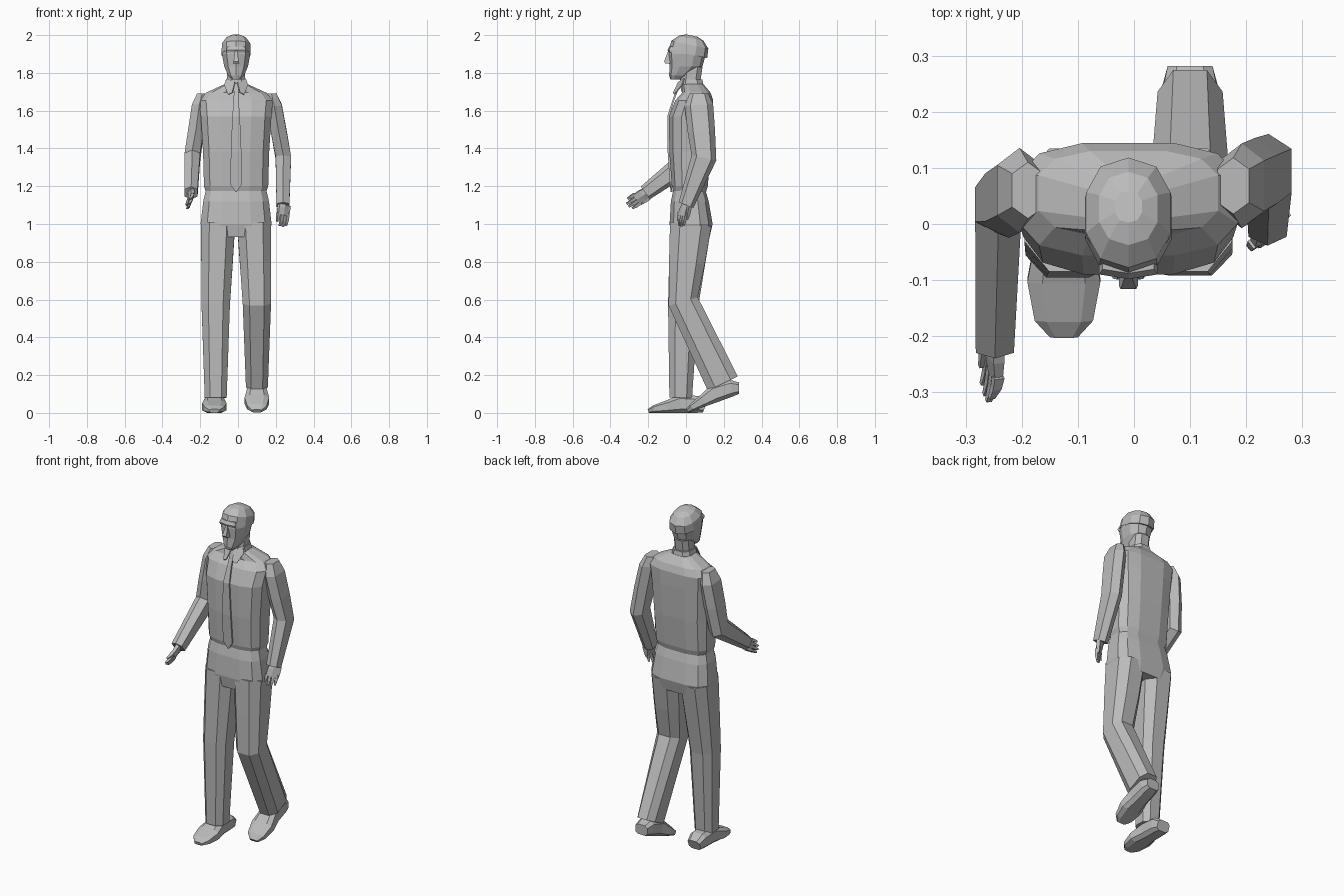
import bpy
import bmesh
from math import atan2, cos, sin, pi, radians, copysign
from mathutils import Vector, Matrix

cube = bpy.data.objects.get("Cube")
if cube:
    bpy.data.objects.remove(cube, do_unlink=True)

grey = bpy.data.materials.new("plain_grey")
grey.use_nodes = True
grey.diffuse_color = (.5, .5, .5, 1)
grey.node_tree.nodes["Principled BSDF"].inputs["Base Color"].default_value = grey.diffuse_color

MIDDLE = -.01  # x of the body's centre line


def finish(name, bm):
    bmesh.ops.recalc_face_normals(bm, faces=bm.faces)
    mesh = bpy.data.meshes.new(name)
    bm.to_mesh(mesh)
    bm.free()
    mesh.materials.append(grey)
    obj = bpy.data.objects.new(name, mesh)
    bpy.context.collection.objects.link(obj)
    return obj


def loft(name, rings, sides, power, matrix):
    """Skin rounded-box rings, each a centre, half width, half depth and tilt."""
    bm = bmesh.new()
    grow = cos(pi / sides) ** -power
    loops = []
    for centre, half_width, half_depth, tilt in rings:
        turn = Matrix.Rotation(tilt, 3, "X")
        loop = []
        for i in range(sides):
            angle = 2 * pi * (i + .5) / sides
            across, along = [copysign(abs(v) ** power, v) * grow
                             for v in (cos(angle), sin(angle))]
            offset = Vector((half_width * across, half_depth * along, 0))
            loop.append(bm.verts.new(centre + turn @ offset))
        loops.append(loop)
    for low, high in zip(loops, loops[1:]):
        for i in range(sides):
            j = (i + 1) % sides
            bm.faces.new((low[i], low[j], high[j], high[i]))
    bm.faces.new(loops[0])
    bm.faces.new(loops[-1])
    bm.transform(matrix)
    return finish(name, bm)


def column(name, rows, sides=8, power=.75, x=MIDDLE, matrix=Matrix()):
    """Level rings stacked upward: height, y, half width, half depth."""
    rings = [(Vector((x, y, z)), width, depth, 0) for z, y, width, depth in rows]
    return loft(name, rings, sides, power, matrix)


def limb(name, joints, sides=8, power=.75, matrix=Matrix()):
    """Rings square to a path: joint, half width, half depth."""
    rings = []
    for i, (joint, width, depth) in enumerate(joints):
        before = joints[max(i - 1, 0)][0]
        after = joints[min(i + 1, len(joints) - 1)][0]
        run = after - before
        rings.append((joint, width, depth, -atan2(run.y, run.z)))
    return loft(name, rings, sides, power, matrix)


def trouser_leg(side, hip, knee, ankle, cuff_depth):
    hip, knee, ankle = map(Vector, (hip, knee, ankle))
    limb(side + "_trouser_leg", [
        (hip, .09, .11), (hip.lerp(knee, .5), .083, .095),
        (knee, .075, .08), (ankle, .058, cuff_depth)])


def shoe(side, toe, pitch):
    """Heel-to-toe loft with a flat sole, pitched about the toe."""
    profile = ((.3, .04, .03), (.26, .05, .045), (.17, .052, .048),
               (.1, .065, .033), (.03, .052, .02), (0, .025, .01))
    placing = Matrix.Translation(toe) @ Matrix.Rotation(radians(pitch), 4, "X")
    limb(side + "_shoe", [(Vector((0, back, height)), width, height)
                          for back, width, height in profile], 8, .6, placing)


def hand(side, wrist, along, across):
    """Palm, four fingers and a thumb, laid out from a wrist point."""
    forward = Vector(along).normalized()
    sideways = Vector(across)
    sideways = (sideways - forward * sideways.dot(forward)).normalized()
    frame = Matrix((sideways, forward.cross(sideways), forward)).transposed().to_4x4()
    frame.translation = wrist
    column(side + "_palm", [(-.03, 0, .02, .016), (.02, 0, .03, .015),
                            (.06, 0, .032, .01)], 6, x=0, matrix=frame)
    for i, length in enumerate((.05, .06, .06, .04)):
        column(f"{side}_finger_{i + 1}",
               [(.05, 0, .008, .009), (.05 + length * .6, .004, .008, .008),
                (.055 + length, .012, .005, .005)],
               4, x=(i - 1.5) * .019, matrix=frame)
    column(side + "_thumb", [(0, 0, .01, .01), (.04, .008, .009, .009),
                             (.07, .014, .005, .005)], 4, x=-.034, matrix=frame)


def arm(side, shoulder, elbow, wrist, across):
    shoulder, elbow, wrist = map(Vector, (shoulder, elbow, wrist))
    inward = Vector((-copysign(.015, shoulder.x), 0, .06))
    limb(side + "_sleeve", [
        (shoulder + inward, .028, .045), (shoulder, .04, .068),
        (shoulder.lerp(elbow, .5), .042, .065), (elbow, .041, .06),
        (wrist, .034, .037)], 6)
    hand(side, wrist, wrist - elbow, across)


# Torso: shirt bloused over the trouser waist
column("shirt", [
    (1.165, .02, .158, .085), (1.2, .02, .17, .095), (1.38, .022, .175, .11),
    (1.57, .026, .187, .116), (1.655, .044, .195, .1),
    (1.695, .055, .16, .075), (1.74, .035, .062, .058)], 12, .65)
column("trouser_hips", [
    (.93, .025, .17, .1), (1, .027, .188, .114),
    (1.12, .02, .174, .1), (1.18, .018, .16, .085)], 12, .65)

# Legs: right one standing, left one trailing with a bent knee
trouser_leg("right", (-.105, .025, 1), (-.118, -.015, .57), (-.118, -.028, .08), .06)
trouser_leg("left", (.085, .025, 1), (.1, -.015, .59), (.1, .195, .155), .088)
shoe("right", (-.125, -.2, 0), 0)
shoe("left", (.1, .01, 0), 20)

# Arms: left one hangs, right forearm swings forward
arm("left", (.192, .068, 1.63), (.24, .095, 1.35), (.238, 0, 1.1), (-.8, -.6, 0))
arm("right", (-.204, .06, 1.63), (-.242, .035, 1.35), (-.248, -.215, 1.165), (.25, -.6, .7))

# Neck and head
column("neck", [(1.7, .03, .055, .055), (1.76, .025, .048, .052), (1.83, .035, .048, .052)])
column("head", [
    (1.765, -.055, .024, .026), (1.785, -.035, .042, .052), (1.835, 0, .063, .084),
    (1.9, .006, .075, .095), (1.945, .01, .073, .09), (1.98, .01, .045, .055)], 10, .85)
column("hair_cap", [
    (0, 0, .077, .1), (.05, 0, .075, .096), (.085, 0, .052, .064), (.1, 0, .024, .028)],
    10, .85, matrix=Matrix.Translation((0, .01, 1.9)) @ Matrix.Rotation(radians(-12), 4, "X"))
column("nose", [(1.85, -.09, .017, .02), (1.86, -.098, .014, .018), (1.915, -.087, .006, .008)], 4)
column("brow", [(1.908, -.075, .05, .015), (1.922, -.078, .052, .018), (1.94, -.07, .046, .016)], 6)

# Collar band with a pair of mirrored flaps
column("collar_band", [(1.725, .03, .063, .064), (1.765, .028, .054, .059)])
for side, sign in (("left", 1), ("right", -1)):
    bm = bmesh.new()
    outline = ((.006, -.04, 1.75), (.02, -.066, 1.695), (.042, -.062, 1.685),
               (.062, -.02, 1.735), (.05, -.01, 1.77))
    bm.faces.new([bm.verts.new((MIDDLE + sign * x, y, z)) for x, y, z in outline])
    flap = finish(side + "_collar_flap", bm)
    thickness = flap.modifiers.new("thickness", "SOLIDIFY")
    thickness.thickness = .006
    thickness.offset = 0

# Tie hanging down the chest
column("tie", [
    (z, y, width, .005) for z, y, width in (
        (1.17, -.077, .003), (1.21, -.08, .03), (1.38, -.092, .028), (1.57, -.094, .02),
        (1.66, -.065, .013), (1.7, -.05, .012), (1.745, -.036, .017))], 4)
